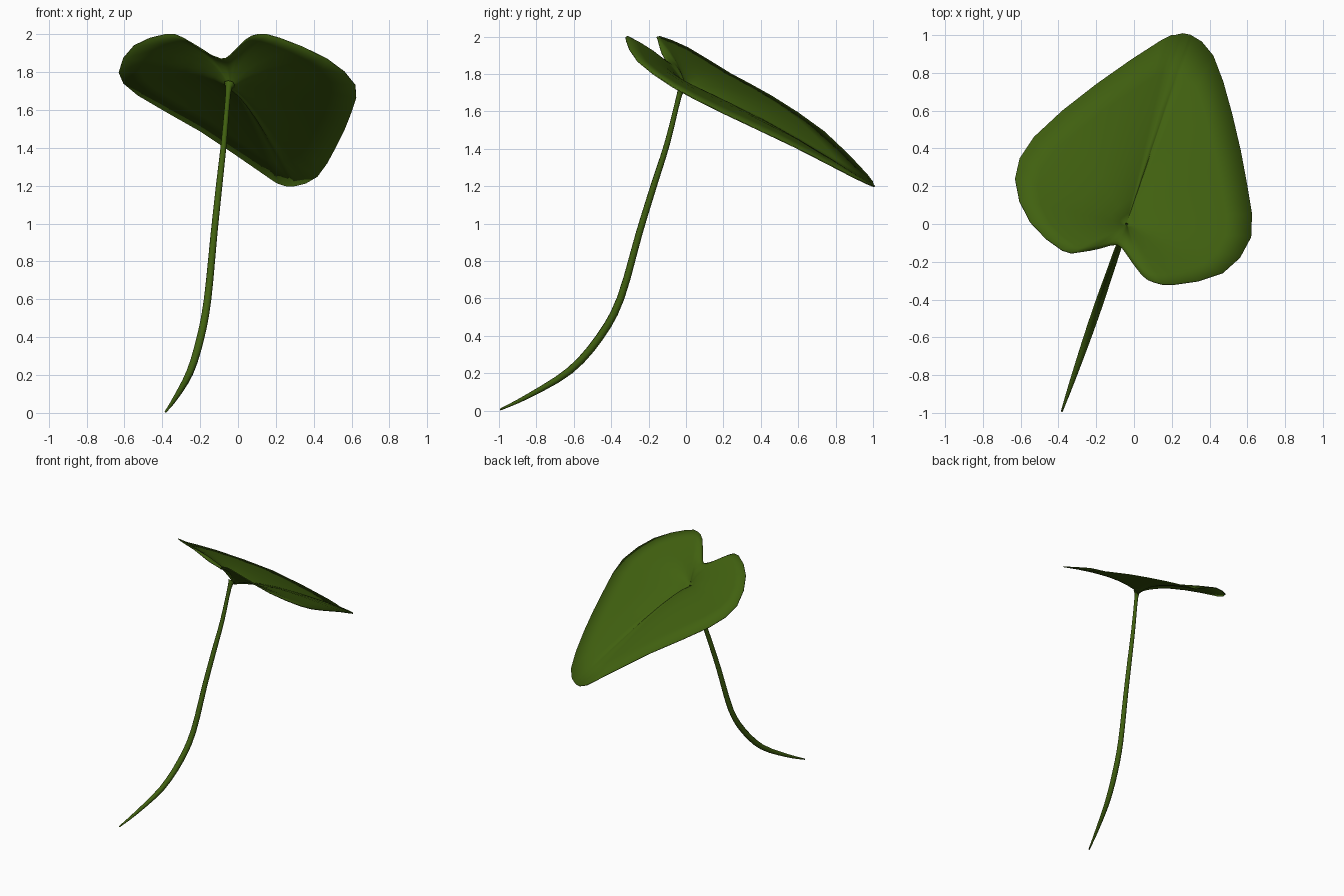
import bpy
import bmesh
from mathutils import Vector

default_cube = bpy.data.objects.get("Cube")
if default_cube:
    bpy.data.objects.remove(default_cube, do_unlink=True)

# Single leaf-green material
green = bpy.data.materials.new("leaf_green")
green.use_nodes = True
colour = (0.052, 0.118, 0.005, 1)
green.diffuse_color = colour
shader = green.node_tree.nodes["Principled BSDF"]
shader.inputs["Base Color"].default_value = colour
shader.inputs["Roughness"].default_value = 0.8


def add_object(name, bm):
    """Turn a bmesh into a smooth green object."""
    bmesh.ops.recalc_face_normals(bm, faces=bm.faces)
    mesh = bpy.data.meshes.new(name)
    bm.to_mesh(mesh)
    bm.free()
    mesh.materials.append(green)
    mesh.shade_smooth()
    obj = bpy.data.objects.new(name, mesh)
    bpy.context.collection.objects.link(obj)
    return obj


def spline_point(a, b, c, d, t):
    """Smooth interpolation between b and c."""
    return b + (c - a) * (t / 2) + (a - b * 2.5 + c * 2 - d / 2) * t ** 2 \
        + ((b - c) * 1.5 + (d - a) / 2) * t ** 3


def smooth_path(points, steps, closed):
    """Subdivide a coarse path with a smooth spline."""
    count = len(points)
    last = count if closed else count - 1

    def pick(i):
        return points[i % count] if closed else points[max(0, min(count - 1, i))]

    path = [spline_point(pick(i - 1), pick(i), pick(i + 1), pick(i + 2), s / steps)
            for i in range(last) for s in range(steps)]
    return path if closed else path + [points[-1]]


# Leaf blade outline, from the tip around the right lobe, notch and left lobe
tip = Vector((.3, 1, 1.2))
outline = [Vector(p) for p in (
    tip, (.42, .89, 1.25), (.52, .58, 1.41), (.6, .2, 1.59), (.62, -.07, 1.73),
    (.47, -.26, 1.87), (.22, -.32, 1.98), (.11, -.31, 2), (.04, -.27, 1.97),
    (-.04, -.16, 1.89), (-.09, -.11, 1.87), (-.18, -.13, 1.91),
    (-.29, -.15, 1.98), (-.38, -.14, 2), (-.55, .01, 1.94), (-.63, .24, 1.8),
    (-.53, .46, 1.68), (-.2, .74, 1.49), (.14, .97, 1.26), (.22, 1, 1.21))]
edge = smooth_path(outline, 2, True)

# Extra rays beside the tip keep the midrib groove narrow
edge = [tip, tip.lerp(edge[1], .2)] + edge[1:] + [tip.lerp(edge[-1], .2)]

# Leaf blade surface: rings shrinking to a funnel where the stem joins
base = Vector((-.04, 0, 1.78))
funnel_depth = .06
groove_depth = .012
bm = bmesh.new()
rings = []
for t in (.06, .14, .25, .4, .6, .8, 1):
    ring = []
    for i, rim in enumerate(edge):
        point = base.lerp(rim, t)
        point.z += .07 * t * (1 - t) - funnel_depth * (1 - t) ** 5
        if i == 0:
            point.z -= groove_depth * (1 - t)
        ring.append(bm.verts.new(point))
    rings.append(ring)
centre = bm.verts.new(base - Vector((0, 0, funnel_depth + groove_depth)))
total = len(edge)
for i in range(total):
    j = (i + 1) % total
    bm.faces.new((centre, rings[0][j], rings[0][i]))
    for inner, outer in zip(rings, rings[1:]):
        bm.faces.new((inner[i], inner[j], outer[j], outer[i]))
blade = add_object("leaf_blade", bm)
shell = blade.modifiers.new("thickness", "SOLIDIFY")
shell.thickness = .006
shell.offset = 0

# Stem: tapered tube bending in the plane of the midrib (y, z, radius)
stem_profile = ((-.993, .006, .005), (-.84, .08, .013), (-.62, .215, .02),
                (-.46, .395, .022), (-.35, .6, .021), (-.25, .95, .019),
                (-.17, 1.21, .018), (-.1, 1.43, .016), (-.035, 1.69, .015),
                (-.015, 1.735, .03))
slope = .345
path = smooth_path([Vector((slope * y - .04, y, z, r)) for y, z, r in stem_profile], 3, False)
side = Vector((1, -slope, 0)).normalized()
bm = bmesh.new()
sections = []
sides = 8
for i, p in enumerate(path):
    along = (path[min(i + 1, len(path) - 1)] - path[max(i - 1, 0)]).to_3d().normalized()
    up = along.cross(side)
    ring = bmesh.ops.create_circle(bm, segments=sides, radius=p.w)["verts"]
    for v in ring:
        v.co = p.to_3d() + side * v.co.x + up * v.co.y
        v.co.z = max(v.co.z, 0)
    sections.append(ring)
for low, high in zip(sections, sections[1:]):
    for k in range(sides):
        n = (k + 1) % sides
        bm.faces.new((low[k], low[n], high[n], high[k]))
bm.faces.new(sections[0])
bm.faces.new(sections[-1])
add_object("stem", bm)
